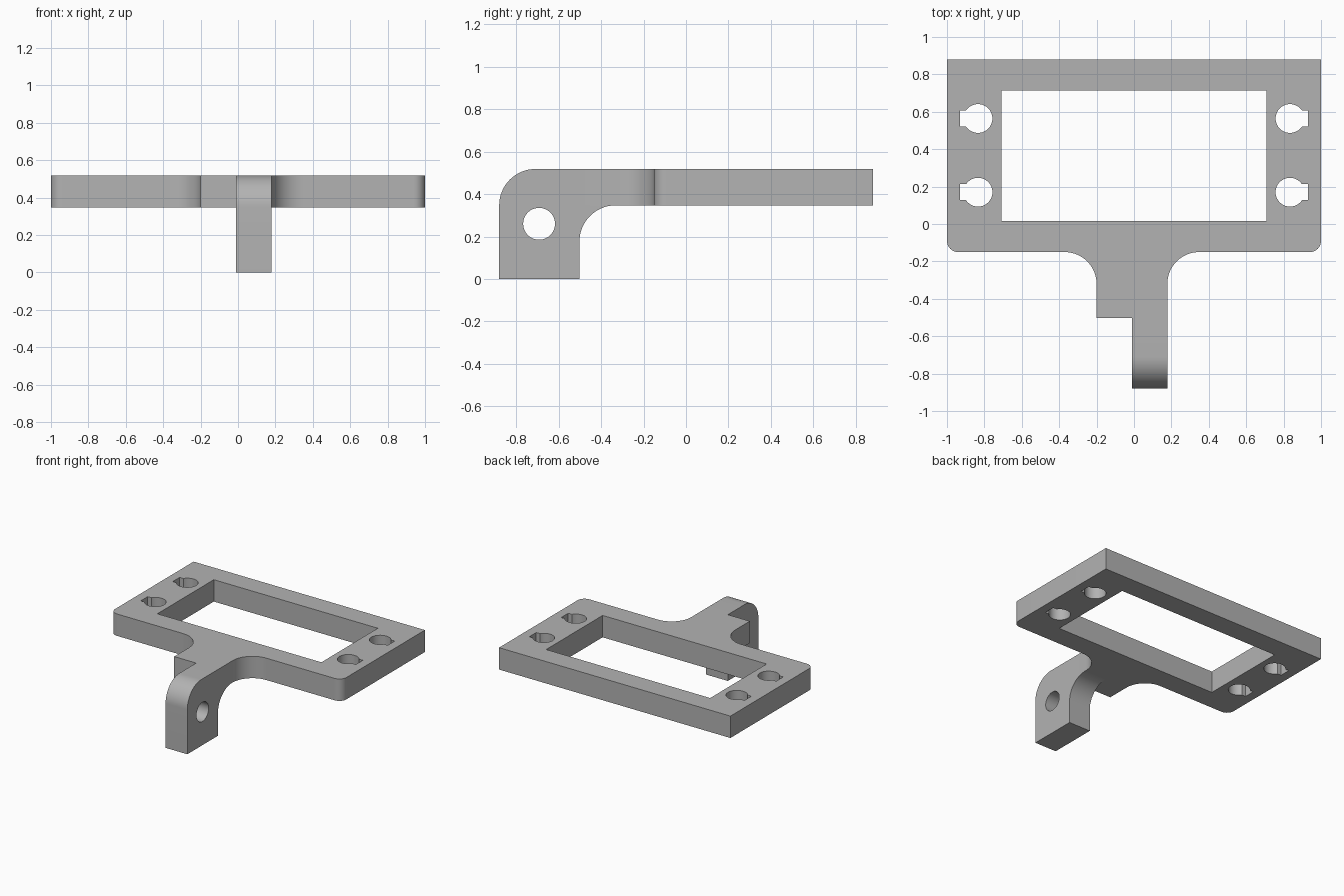
import bpy
import bmesh
from math import sin, cos, asin, degrees, radians
from mathutils import Matrix

cube = bpy.data.objects.get("Cube")
if cube:
    bpy.data.objects.remove(cube)

TOP, BOTTOM = 0.518, 0.347      # plate heights
FILLET = 0.171                  # large radius used on the arm and its root
STUB = -0.502                   # front edge of the stub, rear of the arm
ARM_X = (-0.01, 0.178)
BACK, FRONT, PLATE_FRONT = 0.88, -0.88, -0.15

grey = bpy.data.materials.new("plain grey")
grey.use_nodes = True
colour = (0.45, 0.45, 0.45, 1)
grey.diffuse_color = colour
grey.node_tree.nodes["Principled BSDF"].inputs["Base Color"].default_value = colour


def arc(cx, cy, r, start, end, steps=16):
    angles = [radians(start + (end - start) * i / steps) for i in range(steps + 1)]
    return [(cx + r * cos(a), cy + r * sin(a)) for a in angles]


def circle(cx, cy, r):
    return arc(cx, cy, r, 0, 360, 48)[:-1]


def rectangle(x0, y0, x1, y1):
    return [(x0, y0), (x1, y0), (x1, y1), (x0, y1)]


def keyhole(side, cy):
    """Round hole with a small slot towards the outer edge."""
    r, half = 0.077, 0.043
    a = degrees(asin(half / r))
    pts = arc(0, 0, r, a, 360 - a, 40) + [(0.096, -half), (0.096, half)]
    return [(side * (0.834 + x), cy + y) for x, y in pts]


def extruded(name, loops, depth, matrix):
    """Solid from an outline and its holes, extruded along local z."""
    bm = bmesh.new()
    for pts in loops:
        vs = [bm.verts.new((x, y, 0)) for x, y in pts]
        for a, b in zip(vs, vs[1:] + vs[:1]):
            bm.edges.new((a, b))
    bmesh.ops.triangle_fill(bm, edges=bm.edges[:], use_beauty=True, normal=(0, 0, 1))
    out = bmesh.ops.extrude_face_region(bm, geom=bm.faces[:], use_keep_orig=True)
    moved = [g for g in out["geom"] if isinstance(g, bmesh.types.BMVert)]
    bmesh.ops.translate(bm, verts=moved, vec=(0, 0, depth))
    bmesh.ops.transform(bm, matrix=matrix, verts=bm.verts[:])
    bmesh.ops.recalc_face_normals(bm, faces=bm.faces[:])
    mesh = bpy.data.meshes.new(name)
    bm.to_mesh(mesh)
    bm.free()
    mesh.materials.append(grey)
    obj = bpy.data.objects.new(name, mesh)
    bpy.context.collection.objects.link(obj)
    return obj


# Frame plate with window, keyholes and the stub at the front
corner = 0.06
left, right = -0.2, ARM_X[1]
outline = (
    [(1, BACK), (-1, BACK)]
    + arc(-1 + corner, PLATE_FRONT + corner, corner, 180, 270, 10)
    + arc(left - FILLET, PLATE_FRONT - FILLET, FILLET, 90, 0)
    + [(left, STUB), (ARM_X[0], STUB), (right, STUB)]
    + arc(right + FILLET, PLATE_FRONT - FILLET, FILLET, 180, 90)
    + arc(1 - corner, PLATE_FRONT + corner, corner, 270, 360, 10)
)
window = rectangle(-0.709, 0.017, 0.709, 0.714)
holes = [keyhole(s, y) for s in (-1, 1) for y in (0.17, 0.564)]
plate = extruded("frame_plate", [outline, window] + holes, TOP - BOTTOM,
                 Matrix.Translation((0, 0, BOTTOM)))

# Drop arm: side profile in y and z, extruded along x
profile = (
    [(FRONT, 0), (STUB, 0)]
    + arc(STUB + FILLET, BOTTOM - FILLET, FILLET, 180, 90)
    + [(STUB, BOTTOM), (STUB, TOP)]
    + arc(FRONT + FILLET, TOP - FILLET, FILLET, 90, 180)
)
to_side = Matrix(((0, 0, 1, ARM_X[0]), (1, 0, 0, 0), (0, 1, 0, 0), (0, 0, 0, 1)))
arm = extruded("drop_arm", [profile, circle(-0.692, 0.26, 0.075)],
               ARM_X[1] - ARM_X[0], to_side)

# Smooth the rounded walls, keep the edges sharp
for obj in (plate, arm):
    bpy.ops.object.select_all(action="DESELECT")
    obj.select_set(True)
    bpy.context.view_layer.objects.active = obj
    bpy.ops.object.shade_smooth_by_angle(angle=radians(30))
